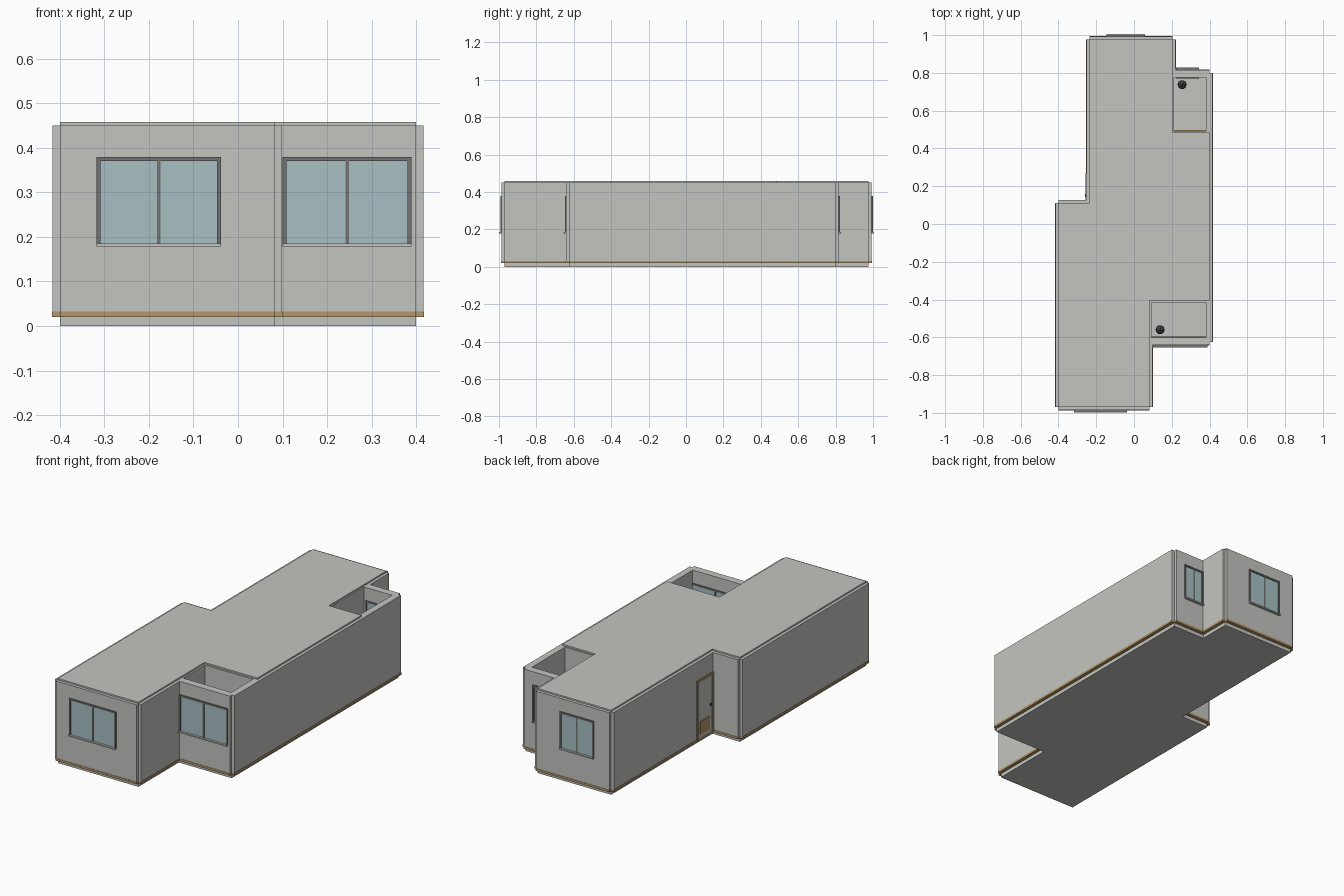
import bpy, bmesh
from mathutils import Vector

cube = bpy.data.objects.get("Cube")
if cube:
    bpy.data.objects.remove(cube)


def material(name, r, g, b):
    m = bpy.data.materials.new(name)
    m.use_nodes = True
    m.diffuse_color = (r, g, b, 1)
    m.node_tree.nodes["Principled BSDF"].inputs["Base Color"].default_value = (r, g, b, 1)
    return m


GREY = material("wall grey", 0.55, 0.55, 0.53)
TAN = material("wood tan", 0.46, 0.31, 0.14)
GLASS = material("glass blue", 0.39, 0.53, 0.55)
FRAME = material("frame grey", 0.17, 0.17, 0.17)
DARK = material("dark grey", 0.06, 0.06, 0.06)


def finish(name, bm, mat):
    bmesh.ops.recalc_face_normals(bm, faces=bm.faces)
    me = bpy.data.meshes.new(name)
    bm.to_mesh(me)
    bm.free()
    me.materials.append(mat)
    ob = bpy.data.objects.new(name, me)
    bpy.context.collection.objects.link(ob)
    return ob


def prism(name, outline, z0, z1, mat):
    bm = bmesh.new()
    base = bm.faces.new([bm.verts.new((x, y, z0)) for x, y in outline])
    top = bmesh.ops.extrude_face_region(bm, geom=[base])["geom"]
    bmesh.ops.translate(bm, vec=(0, 0, z1 - z0),
                        verts=[v for v in top if isinstance(v, bmesh.types.BMVert)])
    return finish(name, bm, mat)


def box(name, x0, x1, y0, y1, z0, z1, mat):
    return prism(name, [(x0, y0), (x1, y0), (x1, y1), (x0, y1)], z0, z1, mat)


def wall_box(name, normal, plane, a0, a1, inner, outer, z0, z1, mat):
    """Box on a wall: a0..a1 along it, inner..outer measured along its normal."""
    axis, sign = normal
    n0, n1 = sorted((plane + sign * inner, plane + sign * outer))
    if axis == "y":
        return box(name, a0, a1, n0, n1, z0, z1, mat)
    return box(name, n0, n1, a0, a1, z0, z1, mat)


ROOF, WALL_TOP, FLOOR, SKIN = 0.458, 0.45, 0.03, 0.016

# Solid body under the roof, leaving out the two open wells
body = [(-.4, -.97), (.083, -.97), (.083, -.405), (.4, -.405), (.4, .485),
        (.205, .485), (.205, .976), (-.235, .976), (-.235, .11), (-.4, .11)]
prism("main_body", body, 0, ROOF, GREY)

# Open wells: floor, four walls and a wooden skirting
wells = {"front_well": ((.083, .4, -.625, -.405), (.092, .38, -.6, -.415)),
         "rear_well": ((.205, .4, .485, .8), (.212, .38, .493, .775))}
for name, ((X0, X1, Y0, Y1), (x0, x1, y0, y1)) in wells.items():
    box(name + "_floor", X0, X1, Y0, Y1, 0, FLOOR, GREY)
    box(name + "_left_wall", x1, X1, Y0, Y1, FLOOR, WALL_TOP, GREY)
    box(name + "_right_wall", X0, x0, Y0, Y1, FLOOR, WALL_TOP, GREY)
    box(name + "_front_wall", x0, x1, Y0, y0, FLOOR, WALL_TOP, GREY)
    box(name + "_back_wall", x0, x1, y1, Y1, FLOOR, WALL_TOP, GREY)
    box(name + "_skirting", x0, x1, y0, y0 + .004, FLOOR, FLOOR + .02, TAN)

# Outer wall panels with a wooden strip along the foot
footprint = [(-.4, -.97), (.083, -.97), (.083, -.625), (.4, -.625), (.4, .8),
             (.205, .8), (.205, .976), (-.235, .976), (-.235, .11), (-.4, .11)]
pts = [Vector(p) for p in footprint]
count = len(pts)
for i, a in enumerate(pts):
    b = pts[(i + 1) % count]
    d = (b - a).normalized()
    prev = (a - pts[i - 1]).normalized()
    n = Vector((d.y, -d.x))
    start = a + d * SKIN if prev.cross(d) < 0 else a

    def panel(name, t, z0, z1, mat):
        prism(name, [start, b, b + n * t, start + n * t], z0, z1, mat)

    panel("wall_panel_%d" % i, SKIN, .032, WALL_TOP, GREY)
    panel("foot_strip_%d" % i, SKIN + .002, .02, .032, TAN)


def window(name, normal, plane, a0, a1, depth):
    """Two-pane window; depth is how far it reaches back into the wall."""
    z0, z1, bar = .178, .38, .009
    mid = (a0 + a1) / 2

    def part(label, p0, p1, q0, q1, back, out, mat):
        wall_box(name + label, normal, plane, p0, p1, -back, out, q0, q1, mat)

    part("_glass", a0 + .002, a1 - .002, z0 + .002, z1 - .002, depth, .002, GLASS)
    back = depth + .004
    part("_frame_top", a0, a1, z1 - bar, z1, back, .007, FRAME)
    part("_frame_start", a0, a0 + bar, z0 + .006, z1 - bar, back, .007, FRAME)
    part("_frame_end", a1 - bar, a1, z0 + .006, z1 - bar, back, .007, FRAME)
    part("_mullion", mid - .004, mid + .004, z0 + .006, z1 - bar, back, .005, FRAME)
    part("_sill", a0, a1, z0, z0 + .007, back, .013, GREY)


FRONT, BACK, RIGHT = ("y", -1), ("y", 1), ("x", -1)
window("front_window", FRONT, -.97 - SKIN, -.318, -.038, .01)
window("front_well_window", FRONT, -.625 - SKIN, .1, .39, .042)
window("back_window", BACK, .976 + SKIN, -.145, .058, .01)
window("rear_well_window", BACK, .8 + SKIN, .222, .345, .042)

# Entrance door beside the step on the right wall
door = -.235 - SKIN
y0, y1, z0, z1, jamb = .128, .27, .03, .35, .011
wall_box("door_leaf", RIGHT, door, y0, y1, -.005, .002, z0, z1, GREY)
wall_box("door_kick_panel", RIGHT, door, y0 + .03, y1 - .03, 0, .004, z0 + .02, z0 + .09, TAN)
wall_box("door_frame_top", RIGHT, door, y0, y1, -.005, .006, z1 - jamb, z1, TAN)
wall_box("door_jamb_front", RIGHT, door, y0, y0 + jamb, -.005, .006, z0, z1 - jamb, TAN)
wall_box("door_jamb_back", RIGHT, door, y1 - jamb, y1, -.005, .006, z0, z1 - jamb, TAN)
wall_box("door_handle", RIGHT, door, y0 + .016, y0 + .03, 0, .009, .175, .187, DARK)

# Small faceted fixture standing on each well floor
for name, x, y in (("front_well", .138, -.56), ("rear_well", .255, .738)):
    bm = bmesh.new()
    bmesh.ops.create_cone(bm, cap_ends=True, segments=8, radius1=.014, radius2=.02, depth=.04)
    bmesh.ops.translate(bm, vec=(x, y, FLOOR + .02), verts=bm.verts)
    finish(name + "_pot", bm, FRAME)
    bm = bmesh.new()
    bmesh.ops.create_icosphere(bm, subdivisions=1, radius=.027)
    bmesh.ops.translate(bm, vec=(x, y, FLOOR + .06), verts=bm.verts)
    finish(name + "_plant", bm, DARK)
